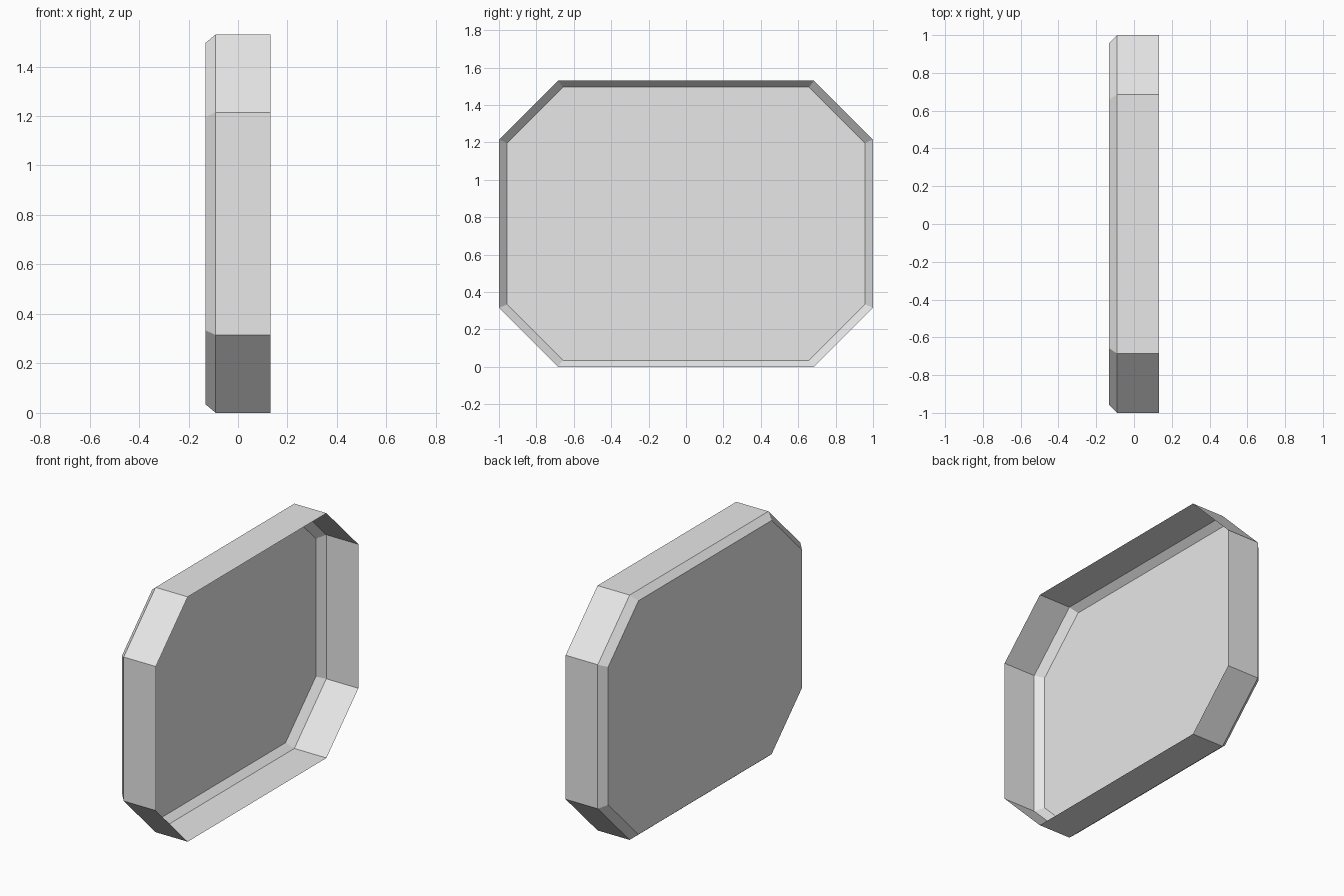
import bpy
import bmesh

# Remove the default cube
cube = bpy.data.objects.get("Cube")
if cube:
    bpy.data.objects.remove(cube, do_unlink=True)

MID_Z = 0.765

# Plain grey material
grey = bpy.data.materials.new("light_grey")
grey.use_nodes = True
colour = (0.8, 0.8, 0.8, 1.0)
grey.diffuse_color = colour
grey.node_tree.nodes["Principled BSDF"].inputs["Base Color"].default_value = colour


def octagon(bm, x, half_y, half_z, cut):
    """Ring of eight vertices: a rectangle with its corners cut off."""
    a, b = half_y - cut, half_z - cut
    points = [(half_y, -b), (half_y, b), (a, half_z), (-a, half_z),
              (-half_y, b), (-half_y, -b), (-a, -half_z), (a, -half_z)]
    return [bm.verts.new((x, y, MID_Z + z)) for y, z in points]


# Thin-walled tray: open rim on the left, straight wall, bevel, flat base
bm = bmesh.new()
rings = [octagon(bm, 0.132, 1.0, 0.765, 0.315),
         octagon(bm, -0.09, 1.0, 0.765, 0.315),
         octagon(bm, -0.132, 0.957, 0.73, 0.299)]
for outer, inner in zip(rings, rings[1:]):
    for i in range(8):
        j = (i + 1) % 8
        bm.faces.new((outer[i], outer[j], inner[j], inner[i]))
base = bm.faces.new(rings[-1])
bmesh.ops.recalc_face_normals(bm, faces=bm.faces)
# Turn the open shell so its base faces outward
base.normal_update()
if base.normal.x > 0:
    bmesh.ops.reverse_faces(bm, faces=bm.faces)

mesh = bpy.data.meshes.new("octagonal_tray")
bm.to_mesh(mesh)
bm.free()
mesh.materials.append(grey)
tray = bpy.data.objects.new("octagonal_tray", mesh)
bpy.context.collection.objects.link(tray)
